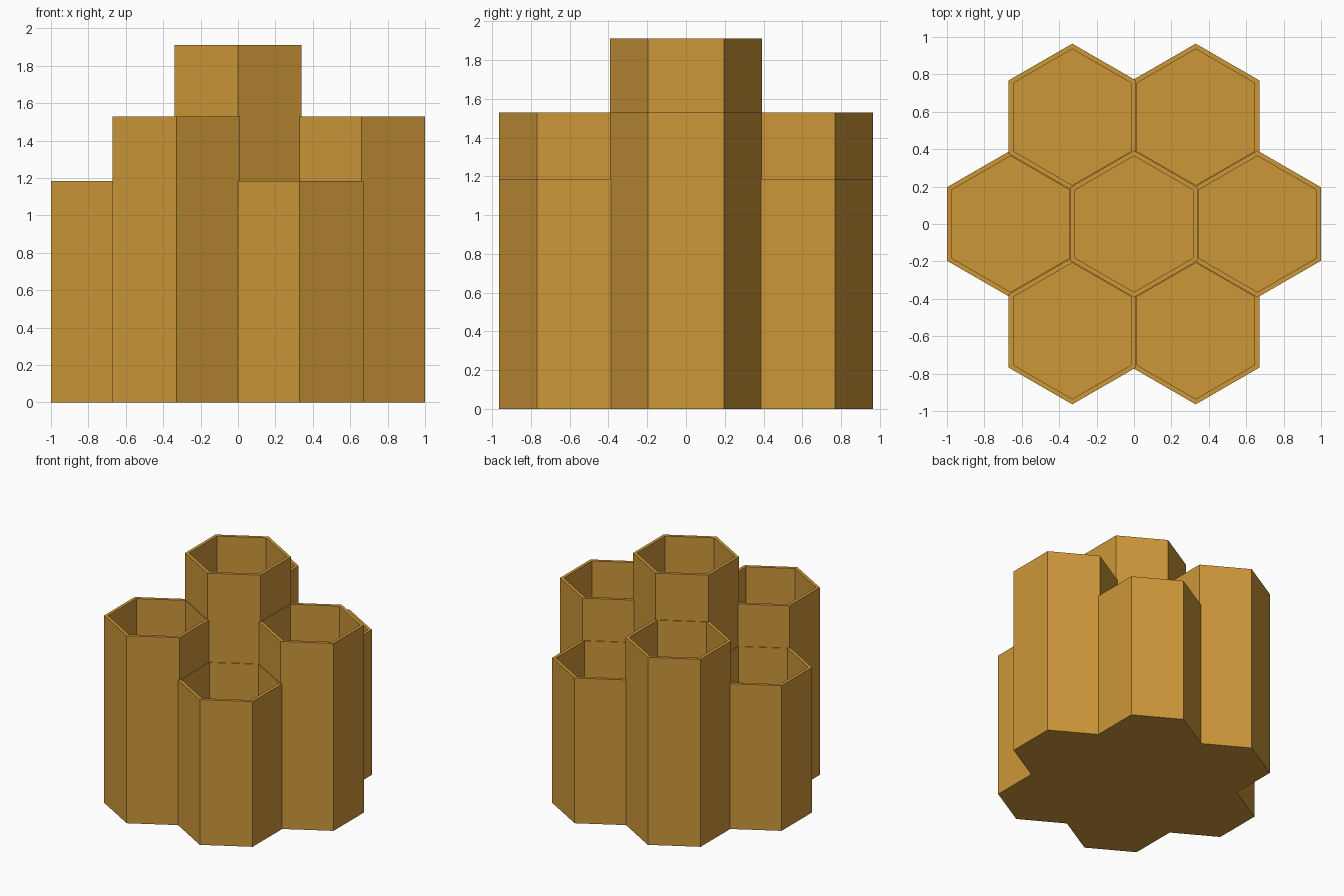
import bpy
import bmesh
import math

if "Cube" in bpy.data.objects:
    bpy.data.objects.remove(bpy.data.objects["Cube"])

SPACING = 0.66       # distance between neighbouring cell centres
OUTER = 0.34         # outer apothem of a cell
INNER = 0.315        # inner apothem of a cell
FLOOR = 0.03         # floor thickness
TALL, MID, LOW = 1.91, 1.53, 1.185

honey = bpy.data.materials.new("honey_brown")
honey.diffuse_color = (0.61, 0.31, 0.04, 1.0)
honey.use_nodes = True
honey.node_tree.nodes["Principled BSDF"].inputs["Base Color"].default_value = honey.diffuse_color


def hex_prism(name, x, y, apothem, z0, z1):
    """Closed hexagonal prism with corners pointing along y."""
    radius = apothem / math.cos(math.pi / 6)
    bm = bmesh.new()
    ring = [bm.verts.new((x + radius * math.cos(math.radians(30 + 60 * i)),
                          y + radius * math.sin(math.radians(30 + 60 * i)), z0))
            for i in range(6)]
    base = bm.faces.new(ring)
    top = bmesh.ops.extrude_face_region(bm, geom=[base], use_keep_orig=True)
    verts = [v for v in top["geom"] if isinstance(v, bmesh.types.BMVert)]
    bmesh.ops.translate(bm, verts=verts, vec=(0, 0, z1 - z0))
    bmesh.ops.recalc_face_normals(bm, faces=bm.faces)
    mesh = bpy.data.meshes.new(name)
    bm.to_mesh(mesh)
    bm.free()
    mesh.materials.append(honey)
    obj = bpy.data.objects.new(name, mesh)
    bpy.context.collection.objects.link(obj)
    return obj


def combine(target, tool, operation):
    """Apply a boolean and discard the tool object."""
    mod = target.modifiers.new(operation.lower(), 'BOOLEAN')
    mod.operation = operation
    mod.solver = 'EXACT'
    mod.object = tool
    bpy.context.view_layer.objects.active = target
    bpy.ops.object.modifier_apply(modifier=mod.name)
    bpy.data.objects.remove(tool, do_unlink=True)


# Cell layout: tall centre, then a ring of alternating heights
cells = [(0.0, 0.0, TALL)]
for i in range(6):
    a = math.radians(60 * i)
    cells.append((SPACING * math.cos(a), SPACING * math.sin(a),
                  LOW if i % 2 else MID))

# Joined outer body
holder = hex_prism("honeycomb_holder", *cells[0][:2], OUTER, 0, TALL)
for x, y, h in cells[1:]:
    combine(holder, hex_prism("cell_body", x, y, OUTER, 0, h), 'UNION')

# Hollow out every cell, leaving a thin floor
for x, y, h in cells:
    combine(holder, hex_prism("cell_hollow", x, y, INNER, FLOOR, h + 0.1), 'DIFFERENCE')
